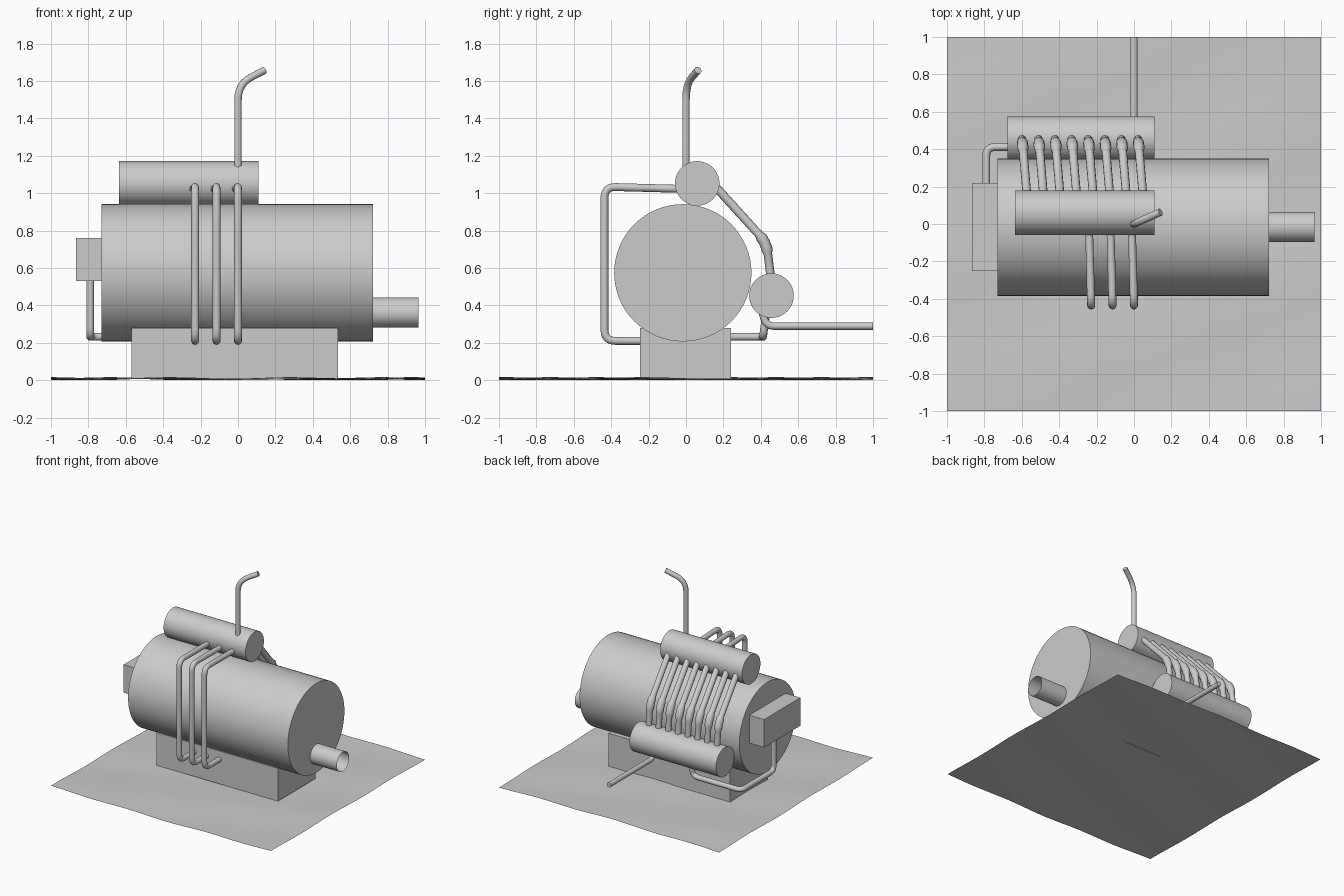
import bpy, math
from mathutils import Vector

if "Cube" in bpy.data.objects:
    bpy.data.objects.remove(bpy.data.objects["Cube"])


def finish(obj, name, smooth=True):
    obj.name = name
    if smooth:
        bpy.ops.object.select_all(action='DESELECT')
        obj.select_set(True)
        bpy.context.view_layer.objects.active = obj
        bpy.ops.object.shade_smooth_by_angle(angle=math.radians(40))
    return obj


def drum(name, x0, x1, y, z, r, fill='NGON'):
    """Cylinder lying along x."""
    bpy.ops.mesh.primitive_cylinder_add(
        vertices=64, radius=r, depth=x1 - x0, end_fill_type=fill,
        location=((x0 + x1) / 2, y, z), rotation=(0, math.pi / 2, 0))
    return finish(bpy.context.object, name)


def box(name, lo, hi):
    lo, hi = Vector(lo), Vector(hi)
    bpy.ops.mesh.primitive_cube_add(size=1, location=(lo + hi) / 2)
    bpy.context.object.scale = hi - lo
    bpy.ops.object.transform_apply(location=False, rotation=False, scale=True)
    return finish(bpy.context.object, name, smooth=False)


def rounded(points, fillet, steps=6):
    """Polyline with each inner corner replaced by a smooth bend."""
    p = [Vector(q) for q in points]
    out = [p[0]]
    for a, b, c in zip(p, p[1:], p[2:]):
        d = min(fillet, (a - b).length * 0.49, (c - b).length * 0.49)
        s, e = b + (a - b).normalized() * d, b + (c - b).normalized() * d
        for i in range(steps + 1):
            t = i / steps
            out.append(s * (1 - t) ** 2 + b * 2 * t * (1 - t) + e * t * t)
    return out + [p[-1]]


def pipe(name, points, r=0.021, fillet=0.06, bulge=1.0):
    path = rounded(points, fillet)
    curve = bpy.data.curves.new(name, 'CURVE')
    curve.dimensions = '3D'
    curve.bevel_depth = r
    curve.bevel_resolution = 4
    curve.use_fill_caps = True
    spline = curve.splines.new('POLY')
    spline.points.add(len(path) - 1)
    for i, (pt, q) in enumerate(zip(spline.points, path)):
        pt.co = (*q, 1)
        pt.radius = bulge if 2 <= i <= len(path) - 3 else 1.0
    obj = bpy.data.objects.new(name, curve)
    bpy.context.collection.objects.link(obj)
    bpy.ops.object.select_all(action='DESELECT')
    obj.select_set(True)
    bpy.context.view_layer.objects.active = obj
    bpy.ops.object.convert(target='MESH')
    return finish(bpy.context.object, name)


# gently rolling ground sheet
bpy.ops.mesh.primitive_grid_add(x_subdivisions=40, y_subdivisions=40, size=2)
ground = finish(bpy.context.object, "ground_sheet")
for v in ground.data.vertices:
    x, y = v.co.x, v.co.y
    v.co.z = 0.008 + 0.004 * math.sin(9 * x + 2 * y) + 0.004 * math.sin(8 * y - 3 * x)

# main vessel on its plinth, with open outlet stub and end box
drum("main_vessel", -0.73, 0.722, -0.017, 0.574, 0.367)
box("plinth", (-0.57, -0.245, 0.01), (0.535, 0.24, 0.28))
drum("outlet_stub", 0.72, 0.965, -0.015, 0.362, 0.08, 'NOTHING')
box("end_box", (-0.865, -0.25, 0.53), (-0.73, 0.22, 0.76))

# upper and rear header drums
drum("upper_header", -0.635, 0.11, 0.06, 1.052, 0.119)
drum("rear_header", -0.675, 0.11, 0.457, 0.452, 0.119)

# front pipes from the upper header down to the plinth
for i in range(3):
    x = -0.229 + i * 0.1145
    pipe(f"front_pipe_{i + 1}",
         [(x - 0.012, 0.0, 1.022), (x, -0.436, 1.034), (x, -0.436, 0.21), (x, -0.22, 0.21)])

# rear pipes linking the two headers, thicker at the elbow
for i in range(8):
    x = -0.6 + i * 0.0886
    pipe(f"rear_pipe_{i + 1}",
         [(x + 0.03, 0.13, 1.065), (x + 0.004, 0.43, 0.735), (x, 0.456, 0.53)],
         r=0.023, fillet=0.06, bulge=1.3)

# steam stack, drain pipe and feed pipe
pipe("stack_pipe", [(0, 0, 1.1), (0, 0, 1.583), (0.142, 0.064, 1.657)], r=0.02, fillet=0.09)
pipe("drain_pipe", [(0, 0.405, 0.37), (0, 0.43, 0.289), (0, 1.0, 0.289)], r=0.02)
pipe("feed_pipe", [(-0.79, -0.01, 0.56), (-0.79, -0.01, 0.232), (-0.79, 0.412, 0.232),
                   (-0.35, 0.412, 0.232), (-0.35, 0.43, 0.37)], r=0.021, fillet=0.05)
